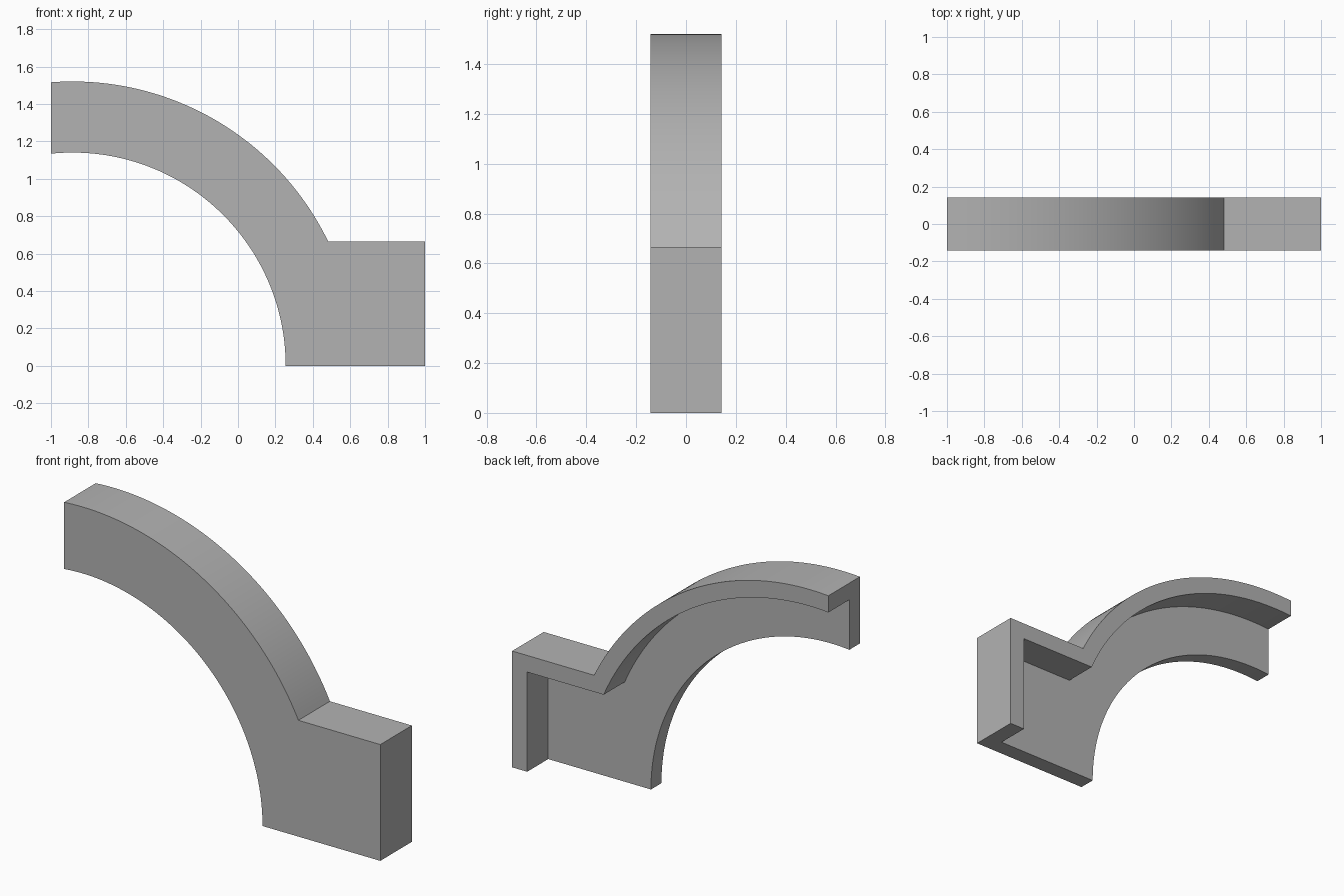
import bpy, bmesh
from math import acos, asin, cos, sin, sqrt

cube = bpy.data.objects.get("Cube")
if cube:
    bpy.data.objects.remove(cube, do_unlink=True)

T = 0.095                 # plate thickness, the unit of the whole part
CX = 1 - 1.885            # arch centre
R_IN, R_OUT = 12 * T, 16 * T
BLOCK_TOP = 7 * T
HALF_Y = 1.5 * T
STEPS = 64

grey = bpy.data.materials.new("plain grey")
grey.use_nodes = True
colour = (0.45, 0.45, 0.45, 1)
grey.diffuse_color = colour
grey.node_tree.nodes["Principled BSDF"].inputs["Base Color"].default_value = colour


def arc(radius, a0, a1):
    """Points of an arc about the arch centre in the xz plane."""
    angles = [a0 + (a1 - a0) * i / STEPS for i in range(STEPS + 1)]
    return [(CX + radius * cos(a), radius * sin(a)) for a in angles]


def angle_at_x(radius, x):
    return acos((x - CX) / radius)


def prism(name, outline, y0, y1):
    """Extrude an xz outline along y."""
    bm = bmesh.new()
    face = bm.faces.new([bm.verts.new((x, y0, z)) for x, z in outline])
    ext = bmesh.ops.extrude_face_region(bm, geom=[face])
    verts = [v for v in ext["geom"] if isinstance(v, bmesh.types.BMVert)]
    bmesh.ops.translate(bm, verts=verts, vec=(0, y1 - y0, 0))
    bmesh.ops.recalc_face_normals(bm, faces=bm.faces)
    mesh = bpy.data.meshes.new(name)
    bm.to_mesh(mesh)
    bm.free()
    mesh.materials.append(grey)
    obj = bpy.data.objects.new(name, mesh)
    bpy.context.collection.objects.link(obj)
    return obj


# Solid arch with its side block
outline = arc(R_IN, 0, angle_at_x(R_IN, -1))
outline += arc(R_OUT, angle_at_x(R_OUT, -1), asin(BLOCK_TOP / R_OUT))
outline += [(1, BLOCK_TOP), (1, 0)]
arch = prism("arch_bracket", outline, -HALF_Y, HALF_Y)

# Hollow the back, leaving the front wall and the outer flange
r_cut, top_cut = R_OUT - T, BLOCK_TOP - T
pocket = arc(r_cut, angle_at_x(r_cut, -1.2), asin(top_cut / r_cut))
pocket += [(1 - T, top_cut), (1 - T, -0.2), (-1.2, -0.2)]
cutter = prism("pocket_cutter", pocket, -HALF_Y + T, HALF_Y + 0.1)
cutter.hide_render = True

cut = arch.modifiers.new("pocket", 'BOOLEAN')
cut.operation = 'DIFFERENCE'
cut.solver = 'EXACT'
cut.object = cutter

bpy.ops.object.select_all(action='DESELECT')
arch.select_set(True)
bpy.context.view_layer.objects.active = arch
bpy.ops.object.modifier_apply(modifier=cut.name)
bpy.data.objects.remove(cutter, do_unlink=True)

# Smooth the curved bands, keep the corners crisp
bpy.ops.object.shade_smooth_by_angle()
